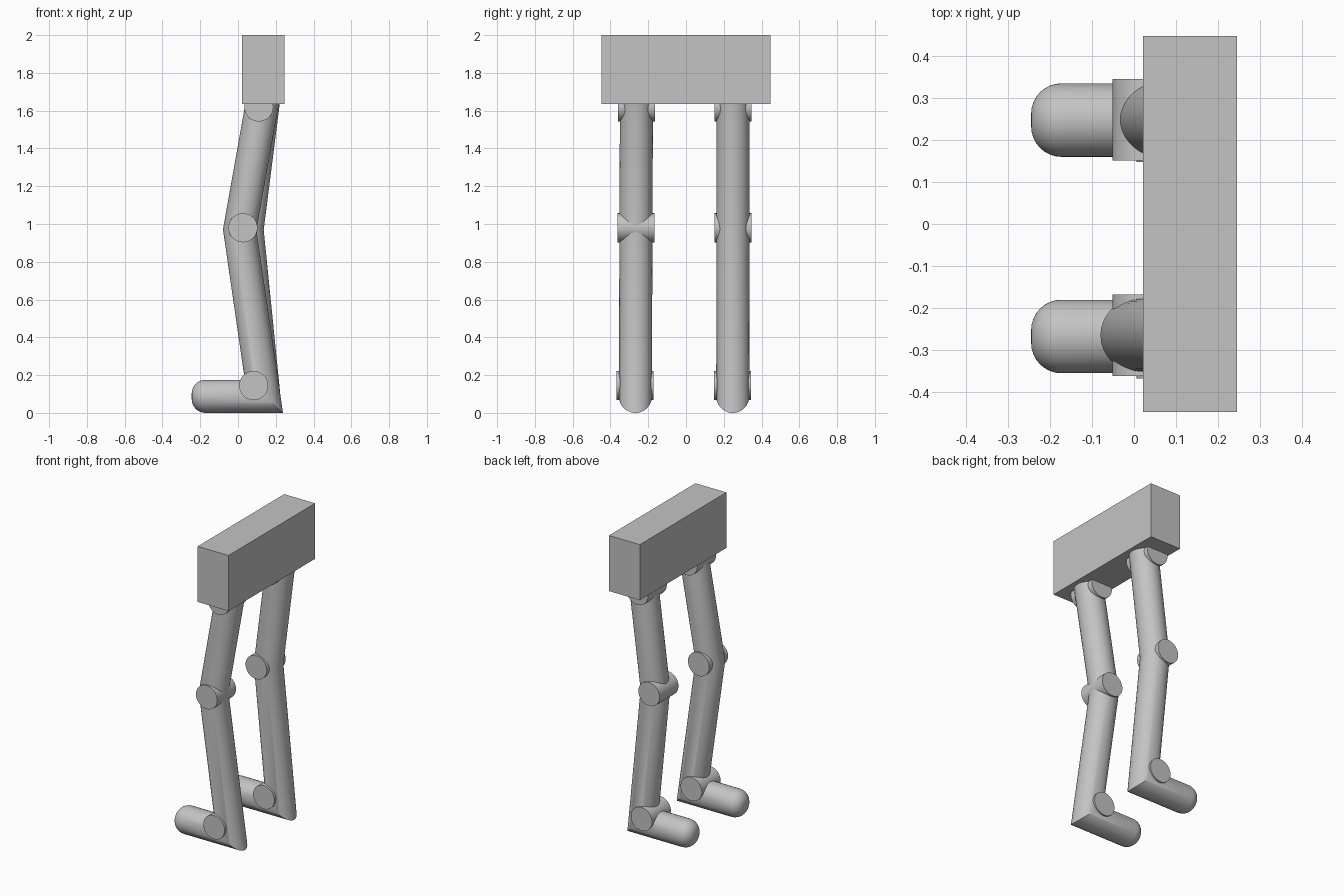
import bpy, bmesh, math
from mathutils import Vector

cube = bpy.data.objects.get("Cube")
if cube:
    bpy.data.objects.remove(cube, do_unlink=True)

grey = bpy.data.materials.new("plain grey")
grey.use_nodes = True
grey.diffuse_color = (0.55, 0.55, 0.55, 1)
grey.node_tree.nodes["Principled BSDF"].inputs["Base Color"].default_value = grey.diffuse_color

SIDES = 48
RADIUS = 0.0875


def finish(obj, name, smooth=True):
    obj.name = name
    obj.data.materials.append(grey)
    if smooth:
        bpy.ops.object.select_all(action='DESELECT')
        obj.select_set(True)
        bpy.context.view_layer.objects.active = obj
        bpy.ops.object.shade_smooth_by_angle(angle=math.radians(35))


def mitred_tube(name, stations):
    """Sweep a round tube along (point, radius) stations, with mitred corners."""
    pts = [Vector(p) for p, r in stations]
    bm = bmesh.new()
    rings = []
    for i, (p, r) in enumerate(stations):
        after = (pts[min(i + 1, len(pts) - 1)] - pts[min(i, len(pts) - 2)]).normalized()
        before = (pts[max(i, 1)] - pts[max(i, 1) - 1]).normalized()
        normal = (before + after).normalized()
        v = Vector((0, 1, 0))
        u = v.cross(before).normalized()
        v = before.cross(u)
        ring = []
        for k in range(SIDES):
            a = math.tau * k / SIDES
            offset = r * (math.cos(a) * u + math.sin(a) * v)
            offset -= before * (offset.dot(normal) / before.dot(normal))
            ring.append(bm.verts.new(pts[i] + offset))
        rings.append(ring)
    for a, b in zip(rings, rings[1:]):
        for k in range(SIDES):
            n = (k + 1) % SIDES
            bm.faces.new((a[k], a[n], b[n], b[k]))
    bm.faces.new(rings[0][::-1])
    bm.faces.new(rings[-1])
    bmesh.ops.recalc_face_normals(bm, faces=bm.faces)
    mesh = bpy.data.meshes.new(name)
    bm.to_mesh(mesh)
    bm.free()
    obj = bpy.data.objects.new(name, mesh)
    bpy.context.collection.objects.link(obj)
    finish(obj, name)


def joint_pin(name, x, y, z):
    bpy.ops.mesh.primitive_cylinder_add(vertices=SIDES, radius=0.077, depth=0.195,
                                        location=(x, y, z), rotation=(math.pi / 2, 0, 0))
    finish(bpy.context.object, name)


# Hip block
bpy.ops.mesh.primitive_cube_add(size=1, location=(0.133, 0, 1.818))
block = bpy.context.object
block.scale = (0.224, 0.896, 0.364)
finish(block, "hip_block", smooth=False)

# Legs: thigh, shin and foot are one bent tube with a rounded toe
TOE_ROUND = 0.072
for side, y_hip, y_foot, knee_x in (("right", -0.262, -0.268, 0.009),
                                    ("left", 0.249, 0.2475, 0.048)):
    y_knee = (y_hip + y_foot) / 2
    path = [((0.146, y_hip, 1.74), RADIUS),
            ((knee_x, y_knee, 0.97), RADIUS),
            ((0.137, y_foot, RADIUS), RADIUS)]
    for step in range(9):
        a = math.pi / 2 * step / 8
        path.append(((-0.245 + TOE_ROUND * (1 - math.sin(a)), y_foot, RADIUS),
                     RADIUS - TOE_ROUND * (1 - math.cos(a))))
    mitred_tube(side + "_leg", path)

    # Joint pins across the leg
    joint_pin(side + "_hip_pin", 0.11, y_hip, 1.62)
    joint_pin(side + "_knee_pin", 0.026, y_knee, 0.98)
    joint_pin(side + "_ankle_pin", 0.083, y_foot - 0.002, 0.145)
